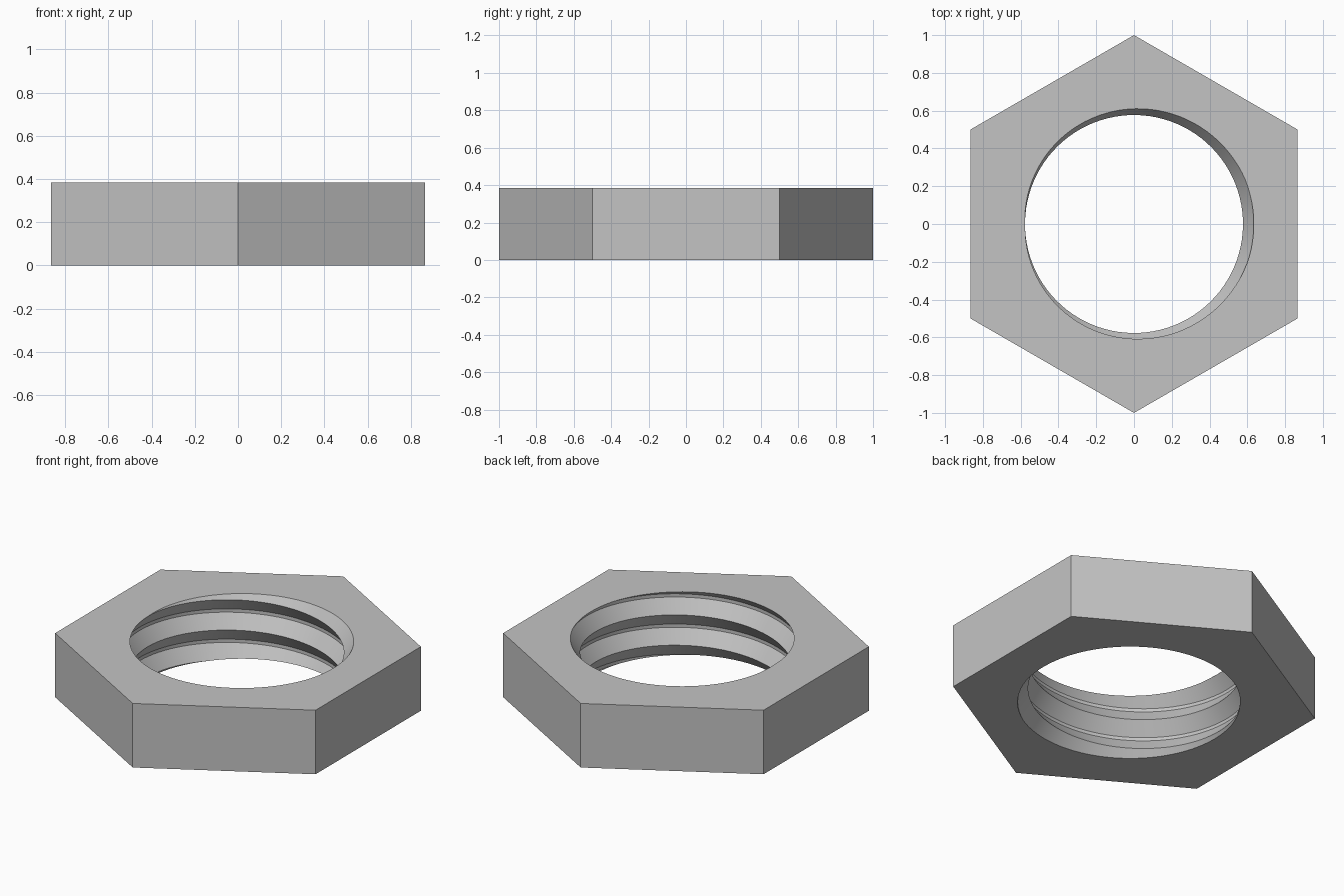
import bpy
import bmesh
import math

HEIGHT = 0.385
MINOR, MAJOR = 0.577, 0.634      # thread crest and root radii
PITCH = 0.182
ROOT_FLAT = 0.02                 # width of the flat thread root
ROOT_ANGLE = math.radians(3)     # where the root meets the top face
STEPS = 96                       # segments per turn
TURNS = 5

cube = bpy.data.objects.get("Cube")
if cube:
    bpy.data.objects.remove(cube, do_unlink=True)

steel = bpy.data.materials.new("steel_grey")
steel.use_nodes = True
colour = (0.55, 0.55, 0.55, 1)
steel.diffuse_color = colour
steel.node_tree.nodes["Principled BSDF"].inputs["Base Color"].default_value = colour

bm = bmesh.new()

# Internal thread: sweep one crest-root-crest profile along a right-hand helix
profile = [(MINOR, -PITCH / 2), (MAJOR, -ROOT_FLAT / 2),
           (MAJOR, ROOT_FLAT / 2), (MINOR, PITCH / 2)]
previous = None
for i in range(STEPS * TURNS + 1):
    angle = ROOT_ANGLE + math.tau * i / STEPS
    lift = HEIGHT + PITCH * (i / STEPS - TURNS + 1)
    row = [bm.verts.new((r * math.cos(angle), r * math.sin(angle), z + lift))
           for r, z in profile]
    if previous:
        for k in range(len(profile) - 1):
            bm.faces.new((previous[k], previous[k + 1], row[k + 1], row[k]))
    previous = row
bmesh.ops.remove_doubles(bm, verts=bm.verts[:], dist=1e-5)

# Trim the thread flush with the bottom and top faces
for z, direction in ((0, -1), (HEIGHT, 1)):
    bmesh.ops.bisect_plane(bm, geom=bm.verts[:] + bm.edges[:] + bm.faces[:], dist=1e-6,
                           plane_co=(0, 0, z), plane_no=(0, 0, direction),
                           clear_outer=True)
bmesh.ops.remove_doubles(bm, verts=bm.verts[:], dist=1e-5)


def flat_face(z):
    """Fill between the trimmed thread and a hexagon at height z."""
    rim = [e for e in bm.edges if e.is_boundary
           and all(abs(v.co.z - z) < 1e-4 for v in e.verts)]
    corners = [bm.verts.new((math.cos(a), math.sin(a), z))
               for a in (math.radians(30 + 60 * k) for k in range(6))]
    outline = [bm.edges.new((corners[k], corners[(k + 1) % 6])) for k in range(6)]
    bmesh.ops.triangle_fill(bm, edges=rim + outline, use_beauty=True, normal=(0, 0, 1))
    return corners


# Flat faces and the six wrench sides
bottom = flat_face(0)
top = flat_face(HEIGHT)
for k in range(6):
    n = (k + 1) % 6
    bm.faces.new((bottom[k], bottom[n], top[n], top[k]))
bmesh.ops.recalc_face_normals(bm, faces=bm.faces[:])

mesh = bpy.data.meshes.new("hex_nut")
bm.to_mesh(mesh)
bm.free()
mesh.materials.append(steel)
nut = bpy.data.objects.new("hex_nut", mesh)
bpy.context.collection.objects.link(nut)

# Smooth thread flanks with crisp edges
bpy.ops.object.select_all(action="DESELECT")
nut.select_set(True)
bpy.context.view_layer.objects.active = nut
bpy.ops.object.shade_smooth_by_angle(angle=math.radians(20))
